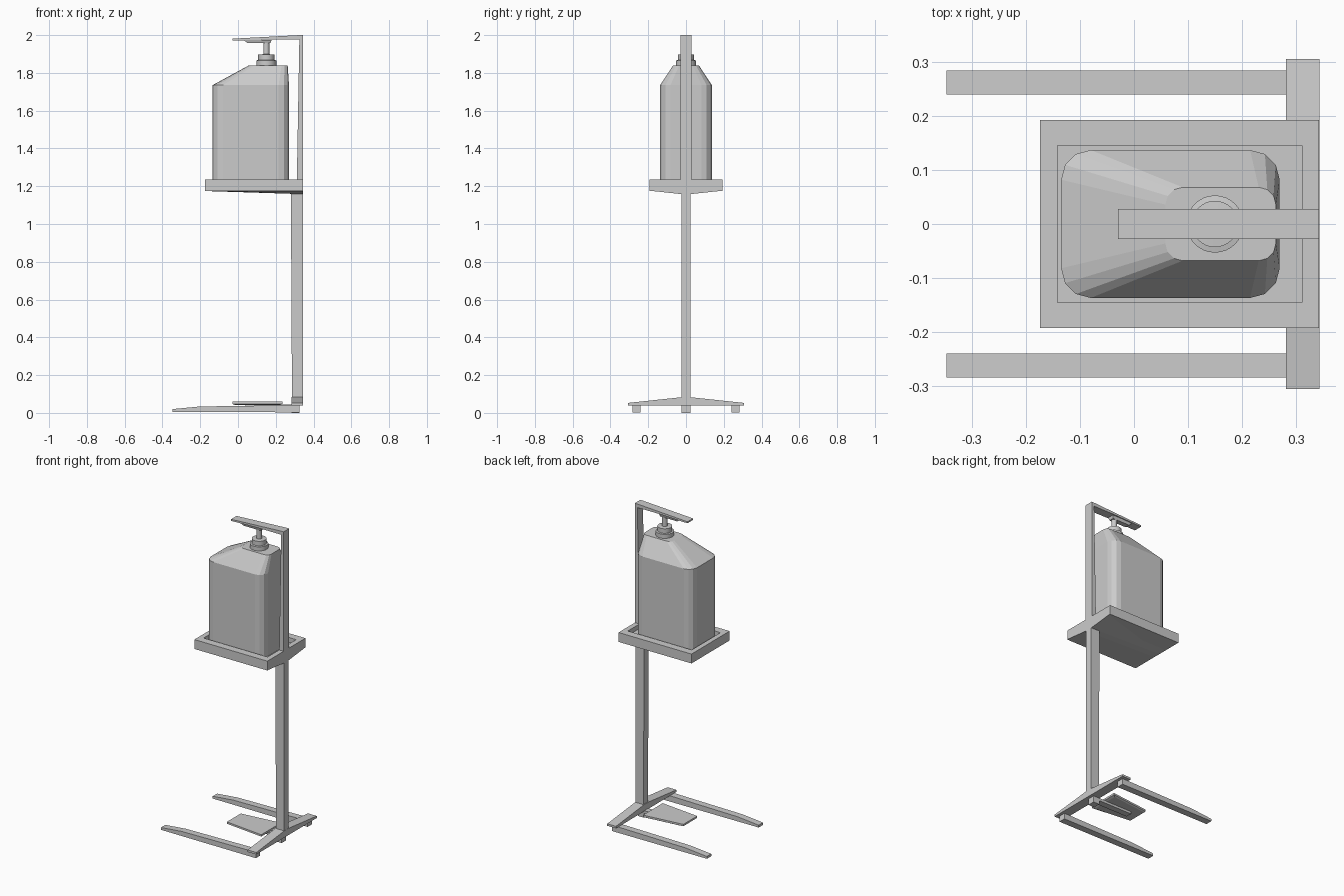
import bpy, bmesh, math

if "Cube" in bpy.data.objects:
    bpy.data.objects.remove(bpy.data.objects["Cube"])


def finish(name, bm):
    bmesh.ops.recalc_face_normals(bm, faces=bm.faces)
    me = bpy.data.meshes.new(name)
    bm.to_mesh(me)
    bm.free()
    ob = bpy.data.objects.new(name, me)
    bpy.context.collection.objects.link(ob)
    return ob


def loft(name, rings):
    """Skin a stack of equal-length point loops and cap both ends."""
    bm = bmesh.new()
    rows = [[bm.verts.new(p) for p in r] for r in rings]
    n = len(rows[0])
    for a, b in zip(rows, rows[1:]):
        for i in range(n):
            j = (i + 1) % n
            bm.faces.new((a[i], a[j], b[j], b[i]))
    bm.faces.new(rows[0])
    bm.faces.new(rows[-1])
    return finish(name, bm)


def side_profile(name, pts, y0, y1):
    """Extrude an x-z outline along y."""
    return loft(name, [[(x, y, z) for x, z in pts] for y in (y0, y1)])


def rect(x0, x1, hy, z):
    return [(x0, -hy, z), (x1, -hy, z), (x1, hy, z), (x0, hy, z)]


def round_rect(x0, x1, hy, r, z, seg=3):
    pts = []
    corners = ((x1 - r, hy - r), (x0 + r, hy - r), (x0 + r, r - hy), (x1 - r, r - hy))
    for k, (cx, cy) in enumerate(corners):
        for i in range(seg + 1):
            a = math.pi / 2 * (k + i / seg)
            pts.append((cx + r * math.cos(a), cy + r * math.sin(a), z))
    return pts


def circle(x, r, z, n=32):
    return [(x + r * math.cos(2 * math.pi * i / n), r * math.sin(2 * math.pi * i / n), z)
            for i in range(n)]


# Base: two tapered feet, gabled cross bar and centre foot
for side, s in (("left", -1), ("right", 1)):
    side_profile("base_leg_" + side,
                 [(-.347, .005), (.325, .003), (.325, .041), (-.2, .034), (-.347, .02)],
                 s * .24, s * .284)
gable = [(-.306, .04), (.306, .04), (.306, .053), (.023, .083), (-.023, .083), (-.306, .053)]
loft("base_crossbar", [[(x, y, z) for y, z in gable] for x in (.282, .344)])
loft("centre_foot", [rect(.282, .325, .023, 0), rect(.282, .325, .023, .045)])

# Foot pedal and its lever
pedal = [(-.03, -.07), (.235, -.1), (.235, .1), (-.03, .07)]
loft("pedal", [[(.10 + (x - .10) * k, y * k, z) for x, y in pedal]
               for k, z in ((.9, .042), (1, .047), (1, .059))])
loft("pedal_lever", [rect(.04, .3, .02, .027), rect(.04, .3, .02, .044)])

# Lower post
loft("lower_post", [rect(.286, .343, .023, .04), rect(.28, .343, .023, 1.175)])

# Tray: recessed top, underside deepening towards the post
tray = loft("tray", [rect(-.174, .343, .193, 1.175), rect(-.174, .343, .193, 1.235),
                     rect(-.142, .311, .145, 1.235), rect(-.142, .311, .145, 1.205)])
keel = [(-.19, 1.176), (-.023, 1.158), (.023, 1.158), (.19, 1.176)]
loft("tray_underside", [[(-.172, y, 1.1745 if abs(y) < .1 else z) for y, z in keel],
                        [(.343, y, z) for y, z in keel]])

# Upper post and press arm
loft("upper_post", [rect(.311, .343, .028, 1.2), rect(.325, .343, .028, 1.99)])
side_profile("press_arm", [(-.03, 1.971), (.18, 1.977), (.343, 1.977), (.343, 2.0),
                           (.325, 2.0), (-.03, 1.981)], -.028, .028)

# Bottle with sloping shoulder
loft("bottle", [round_rect(-.135, .27, .137, .055, 1.204),
                round_rect(-.135, .27, .137, .055, 1.735),
                round_rect(.058, .263, .068, .032, 1.84)])

# Pump: stepped collar, stem and flat spout
pump = loft("pump_collar", [circle(.15, r, z) for r, z in (
    (.053, 1.835), (.053, 1.866), (.043, 1.868), (.043, 1.897),
    (.016, 1.899), (.016, 1.962))])
loft("pump_spout", [rect(.05, .172, .016, 1.957), rect(.03, .178, .022, 1.975)])

bpy.ops.object.select_all(action='DESELECT')
pump.select_set(True)
bpy.context.view_layer.objects.active = pump
bpy.ops.object.shade_smooth_by_angle(angle=math.radians(30))
